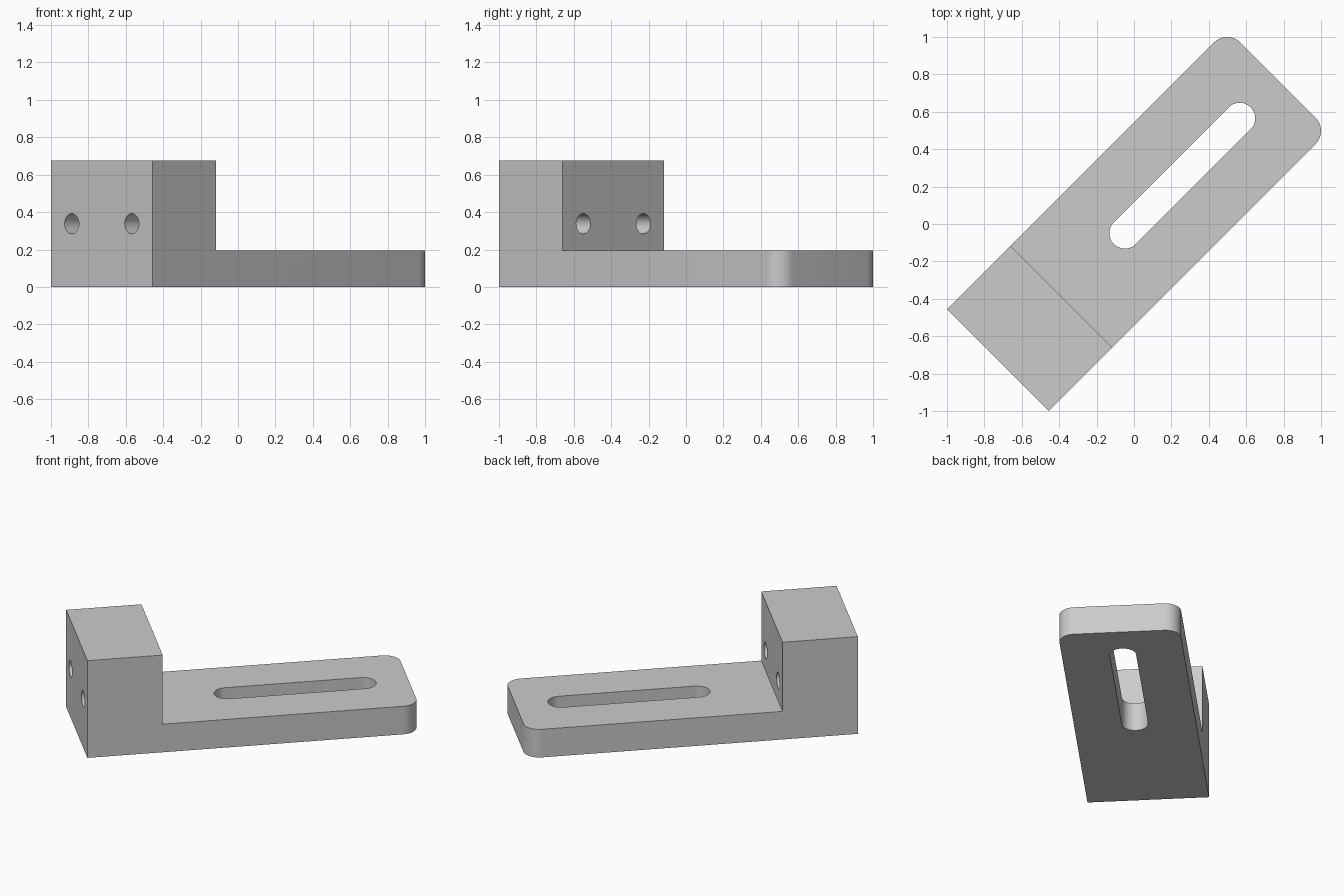
import bpy, bmesh, math
from mathutils import Matrix, Vector

if "Cube" in bpy.data.objects:
    bpy.data.objects.remove(bpy.data.objects["Cube"])

# Sizes in the bracket's own frame: x along its length, y across it
BACK, STEP, TIP = -1.03, -0.549, 1.0885
HALF_WIDTH, PLATE_TOP, BLOCK_TOP = 0.384, 0.195, 0.675
CORNER = 0.1
SLOT_START, SLOT_END, SLOT_R = -0.069, 0.799, 0.083
HOLE_Y, HOLE_Z, HOLE_R = 0.227, 0.338, 0.054

grey = bpy.data.materials.new("light grey")
grey.use_nodes = True
colour = (0.6, 0.6, 0.6, 1)
grey.diffuse_color = colour
grey.node_tree.nodes["Principled BSDF"].inputs["Base Color"].default_value = colour


def prism(name, outline, direction, round_edge=None):
    """Extrude a closed outline, optionally rounding edges chosen by a rule."""
    bm = bmesh.new()
    face = bm.faces.new([bm.verts.new(p) for p in outline])
    ext = bmesh.ops.extrude_face_region(bm, geom=[face], use_keep_orig=True)
    moved = [g for g in ext["geom"] if isinstance(g, bmesh.types.BMVert)]
    bmesh.ops.translate(bm, verts=moved, vec=direction)
    bmesh.ops.recalc_face_normals(bm, faces=bm.faces)
    if round_edge:
        edges = [e for e in bm.edges if round_edge(e)]
        bmesh.ops.bevel(bm, geom=edges, offset=CORNER, segments=12,
                        profile=0.5, affect='EDGES')
    mesh = bpy.data.meshes.new(name)
    bm.to_mesh(mesh)
    bm.free()
    mesh.materials.append(grey)
    obj = bpy.data.objects.new(name, mesh)
    bpy.context.collection.objects.link(obj)
    return obj


def arc(cx, cy, r, start, sweep, steps):
    angles = [start + sweep * i / steps for i in range(steps + 1)]
    return [(cx + r * math.cos(a), cy + r * math.sin(a)) for a in angles]


# L-shaped body: upright block and flat plate with rounded tip corners
profile = [(BACK, 0), (TIP, 0), (TIP, PLATE_TOP), (STEP, PLATE_TOP),
           (STEP, BLOCK_TOP), (BACK, BLOCK_TOP)]
bracket = prism(
    "slotted_bracket", [(x, -HALF_WIDTH, z) for x, z in profile],
    (0, 2 * HALF_WIDTH, 0),
    lambda e: all(v.co.x > TIP - 0.01 for v in e.verts)
    and abs(e.verts[0].co.z - e.verts[1].co.z) > PLATE_TOP / 2)

# Long adjustment slot through the plate
slot = (arc(SLOT_END, 0, SLOT_R, -math.pi / 2, math.pi, 24)
        + arc(SLOT_START, 0, SLOT_R, math.pi / 2, math.pi, 24))
cutters = [prism("slot_cutter", [(x, y, -0.1) for x, y in slot], (0, 0, 0.5))]

# Two screw holes through the block
for side in (-1, 1):
    ring = arc(side * HOLE_Y, HOLE_Z, HOLE_R, 0, 2 * math.pi, 48)[:-1]
    cutters.append(prism("hole_cutter", [(BACK - 0.1, y, z) for y, z in ring],
                         (STEP - BACK + 0.2, 0, 0)))

bpy.ops.object.select_all(action='DESELECT')
bpy.context.view_layer.objects.active = bracket
bracket.select_set(True)
for cutter in cutters:
    cutter.hide_render = True
    cut = bracket.modifiers.new("cut", 'BOOLEAN')
    cut.operation = 'DIFFERENCE'
    cut.solver = 'EXACT'
    cut.object = cutter
    bpy.ops.object.modifier_apply(modifier=cut.name)
    bpy.data.objects.remove(cutter)

# Turn the bracket to its diagonal stance
bracket.data.transform(Matrix.Rotation(math.pi / 4, 4, 'Z'))
bpy.ops.object.shade_smooth_by_angle(angle=math.radians(30))
